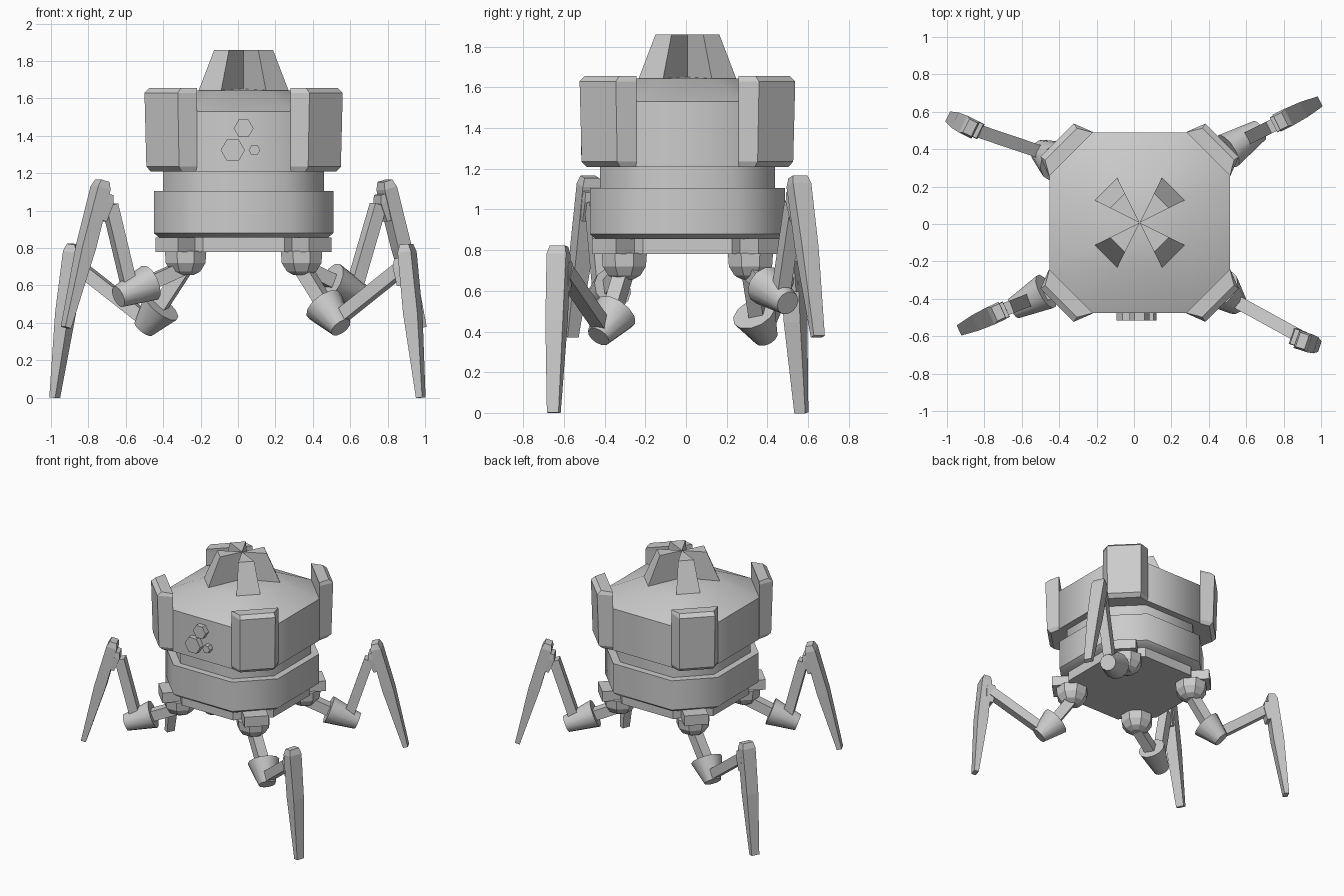
import bpy, bmesh, math
from mathutils import Vector

if "Cube" in bpy.data.objects:
    bpy.data.objects.remove(bpy.data.objects["Cube"])

CX, CY = 0.03, 0.007   # body axis


def make(name, verts, faces, smooth=None):
    me = bpy.data.meshes.new(name)
    me.from_pydata([tuple(v) for v in verts], [], faces)
    bm = bmesh.new()
    bm.from_mesh(me)
    bmesh.ops.recalc_face_normals(bm, faces=bm.faces[:])
    bm.to_mesh(me)
    bm.free()
    ob = bpy.data.objects.new(name, me)
    bpy.context.collection.objects.link(ob)
    if smooth:
        bpy.ops.object.select_all(action='DESELECT')
        bpy.context.view_layer.objects.active = ob
        ob.select_set(True)
        bpy.ops.object.shade_smooth_by_angle(angle=math.radians(smooth))
    return ob


def loft(name, rings, smooth=None):
    """Closed solid through rings with equal point counts."""
    n = len(rings[0])
    verts = [p for r in rings for p in r]
    faces = [(i * n + j, i * n + (j + 1) % n, (i + 1) * n + (j + 1) % n, (i + 1) * n + j)
             for i in range(len(rings) - 1) for j in range(n)]
    faces += [tuple(range(n)), tuple(range((len(rings) - 1) * n, len(rings) * n))]
    return make(name, verts, faces, smooth)


def octagon(a, z):
    b = a * 0.52
    pts = [(a, b), (b, a), (-b, a), (-a, b), (-a, -b), (-b, -a), (b, -a), (a, -b)]
    return [(CX + x, CY + y, z) for x, y in pts]


def turn(pts, k):
    """Rotate points k quarter turns and move them onto the body axis."""
    out = []
    for x, y, z in pts:
        for _ in range(k):
            x, y = -y, x
        out.append((CX + x, CY + y, z))
    return out


def tube(name, sections, n, smooth=None):
    """Round sections (point, radius) along a straight axis."""
    a, b = Vector(sections[0][0]), Vector(sections[-1][0])
    q = (b - a).to_track_quat('Z', 'Y')
    rings = []
    for p, r in sections:
        rings.append([Vector(p) + q @ Vector((r * math.cos(t), r * math.sin(t), 0))
                      for t in [2 * math.pi * (j + 0.5) / n for j in range(n)]])
    return loft(name, rings, smooth)


def beam(name, a, b, sections):
    """Rectangular sections (t, width, depth) from a to b; width is horizontal."""
    a, b = Vector(a), Vector(b)
    d = (b - a).normalized()
    side = Vector((-(b - a).y, (b - a).x, 0)).normalized()
    up = d.cross(side)
    rings = []
    for t, w, h in sections:
        p = a.lerp(b, t)
        rings.append([p + side * (w / 2 * s) + up * (h / 2 * u)
                      for s, u in ((1, 1), (-1, 1), (-1, -1), (1, -1))])
    return loft(name, rings)


# body: base plate, lower ring, neck, upper hull with sloping roof
loft("base_plate", [octagon(0.42, 0.78), octagon(0.42, 0.86)])
loft("lower_ring", [octagon(0.45, 0.855), octagon(0.48, 0.88), octagon(0.48, 1.105)], 50)
loft("neck", [octagon(0.43, 1.09), octagon(0.43, 1.22)], 50)
loft("upper_hull", [octagon(0.483, 1.21), octagon(0.483, 1.53)], 50)
loft("roof", [octagon(0.483, 1.53), octagon(0.25, 1.643), octagon(0.02, 1.65)], 50)


# corner towers, roof fins, mounting blocks and hips, one per corner
def tower_ring(z, a, b, c, d):
    return [(a, b, z), (b, a, z), (d, c, z), (c, d, z)]


for k in range(4):
    rings = [tower_ring(1.208, 0.495, 0.33, 0.478, 0.25),
             tower_ring(1.235, 0.52, 0.345, 0.485, 0.25),
             tower_ring(1.63, 0.53, 0.352, 0.485, 0.25),
             tower_ring(1.655, 0.505, 0.335, 0.483, 0.25)]
    loft("corner_tower_%d" % k, [turn(r, k) for r in rings])

    fin = [(0, 0, 1.63), (0.245, 0.122, 1.63), (0.122, 0.245, 1.63),
           (0, 0, 1.86), (0.157, 0.078, 1.86), (0.078, 0.157, 1.86)]
    make("roof_fin_%d" % k, turn(fin, k),
         [(0, 1, 2), (3, 4, 5), (0, 1, 4, 3), (1, 2, 5, 4), (2, 0, 3, 5)])

    block = [[(0.47, 0.35, z), (0.35, 0.47, z), (0.21, 0.33, z), (0.33, 0.21, z)]
             for z in (0.78, 0.857)]
    loft("mount_block_%d" % k, [turn(r, k) for r in block])

    hx, hy, _ = turn([(0.31, 0.31, 0)], k)[0]
    tube("hip_%d" % k, [((hx, hy, 0.785), 0.12), ((hx, hy, 0.72), 0.115),
                        ((hx, hy, 0.675), 0.085), ((hx, hy, 0.655), 0.045)], 8)

# hexagonal sensors on the front face
for i, (x, z, r) in enumerate([(0.03, 1.44, 0.053), (-0.028, 1.323, 0.065), (0.088, 1.323, 0.031)]):
    rings = [[(x + r * math.cos(t), y, z + r * math.sin(t))
              for t in [j * math.pi / 3 for j in range(6)]] for y in (-0.515, -0.46)]
    loft("hex_sensor_%d" % i, rings)

# legs: cup mouth, cup end, mouth radius, shin start, shin end, blade top, blade tip
LEGS = {
    "front_right": ((0.46, -0.345, 0.495), (0.55, -0.43, 0.375), 0.112,
                    (0.52, -0.40, 0.41), (0.87, -0.592, 0.69),
                    (0.90, -0.625, 0.82), (0.977, -0.65, 0.0)),
    "back_left": ((-0.41, 0.335, 0.49), (-0.505, 0.395, 0.37), 0.112,
                  (-0.47, 0.375, 0.40), (-0.84, 0.50, 0.69),
                  (-0.875, 0.515, 0.82), (-0.98, 0.567, 0.0)),
    "back_right": ((0.50, 0.39, 0.625), (0.67, 0.50, 0.54), 0.10,
                   (0.61, 0.46, 0.55), (0.75, 0.53, 1.03),
                   (0.785, 0.55, 1.16), (0.98, 0.648, 0.375)),
    "front_left": ((-0.47, -0.36, 0.615), (-0.64, -0.45, 0.54), 0.10,
                   (-0.57, -0.41, 0.55), (-0.685, -0.455, 1.03),
                   (-0.725, -0.472, 1.16), (-0.92, -0.562, 0.375)),
}
for leg, (mouth, end, r, s0, s1, top, tip) in LEGS.items():
    hip = (CX + math.copysign(0.31, mouth[0]), CY + math.copysign(0.31, mouth[1]), 0.70)
    beam(leg + "_thigh", hip, Vector(mouth).lerp(Vector(end), 0.4), [(0, 0.075, 0.075), (1, 0.075, 0.075)])
    tube(leg + "_knee_cup", [(mouth, r), (end, 0.06)], 12, 40)
    beam(leg + "_shin", s0, s1, [(0, 0.07, 0.07), (1, 0.07, 0.07)])
    # long tapering foot blade and the bracket on its inner side
    beam(leg + "_blade", top, tip, [(0, 0.08, 0.05), (0.05, 0.10, 0.075),
                                    (0.45, 0.09, 0.08), (1, 0.06, 0.035)])
    t, e = Vector(top), Vector(tip)
    inward = Vector((s0[0] - s1[0], s0[1] - s1[1], 0)).normalized() * 0.04
    beam(leg + "_bracket", t.lerp(e, 0.09) + inward, t.lerp(e, 0.27) + inward,
         [(0, 0.085, 0.05), (0.3, 0.09, 0.075), (1, 0.08, 0.05)])
